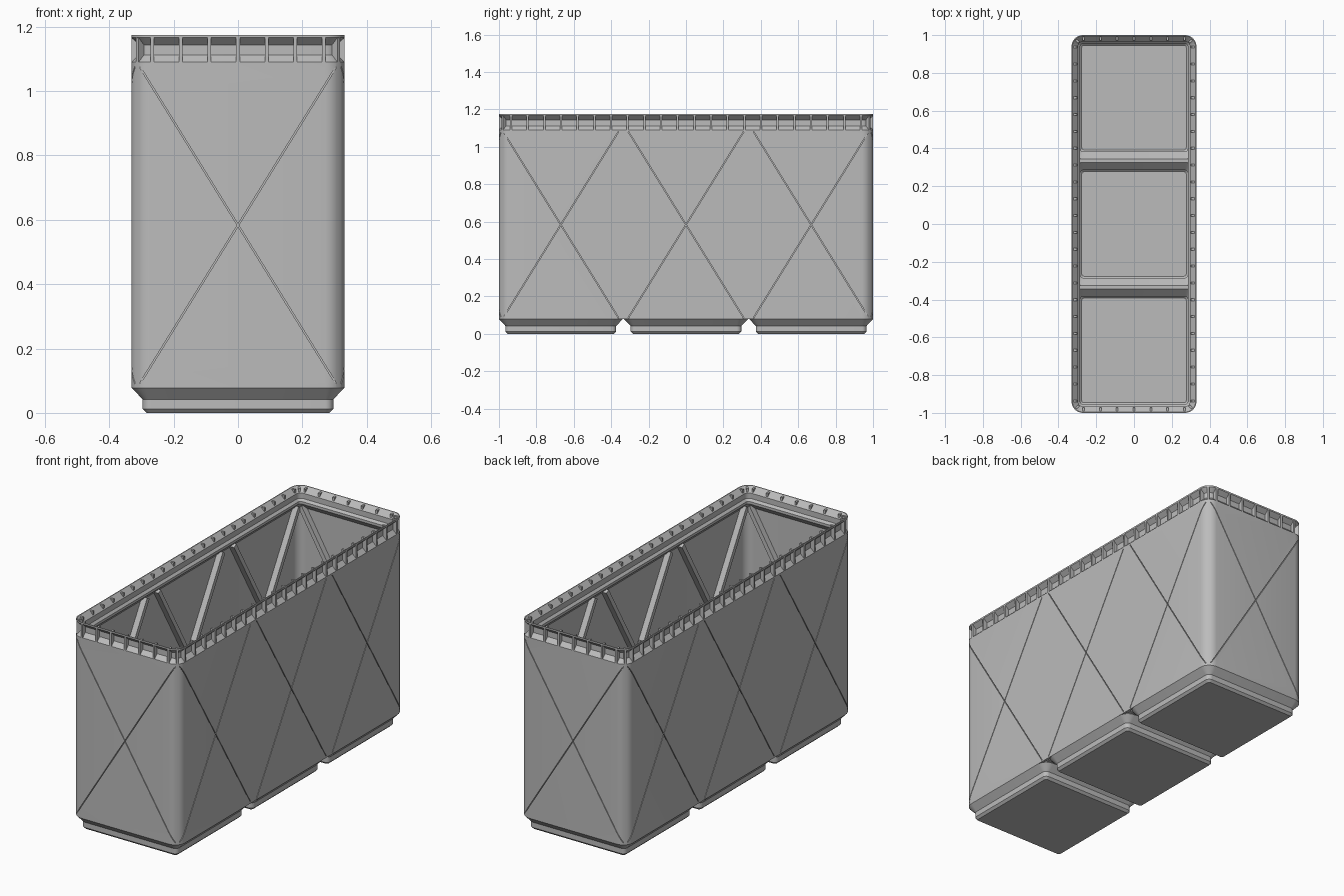
import bpy, bmesh, math
from mathutils import Matrix

if "Cube" in bpy.data.objects:
    bpy.data.objects.remove(bpy.data.objects["Cube"])

HX, HY, R = 0.3307, 1.0, 0.06      # outer half sizes and corner radius
PITCH = 0.6693                     # spacing of the three cells
CELLS = (-PITCH, 0, PITCH)

grey = bpy.data.materials.new("light_grey")
grey.diffuse_color = (0.5, 0.5, 0.5, 1)
grey.use_nodes = True
grey.node_tree.nodes["Principled BSDF"].inputs["Base Color"].default_value = grey.diffuse_color


def make(name, bm, smooth=True):
    bmesh.ops.recalc_face_normals(bm, faces=bm.faces)
    me = bpy.data.meshes.new(name)
    bm.to_mesh(me)
    bm.free()
    ob = bpy.data.objects.new(name, me)
    bpy.context.collection.objects.link(ob)
    me.materials.append(grey)
    if smooth:
        finish(ob)
    return ob


def finish(ob):
    bpy.ops.object.select_all(action='DESELECT')
    ob.select_set(True)
    bpy.context.view_layer.objects.active = ob
    bpy.ops.object.shade_smooth_by_angle(angle=math.radians(25))


def ring(bm, hx, hy, cy, inset, z, seg=8):
    """Rounded rectangle of vertices, shrunk by inset."""
    r = max(R - inset, 0.012)
    ax, ay = hx - inset - r, hy - inset - r
    out = []
    for q, (sx, sy) in enumerate(((1, 1), (-1, 1), (-1, -1), (1, -1))):
        for i in range(seg + 1):
            a = (q + i / seg) * math.pi / 2
            out.append(bm.verts.new((sx * ax + r * math.cos(a),
                                     cy + sy * ay + r * math.sin(a), z)))
    return out


def loft(bm, hx, hy, cy, profile, closed):
    """Skin rounded rectangles; either a closed tube or capped at both ends."""
    rings = [ring(bm, hx, hy, cy, i, z) for i, z in profile]
    pairs = list(zip(rings, rings[1:]))
    if closed:
        pairs.append((rings[-1], rings[0]))
    else:
        bm.faces.new(rings[0])
        bm.faces.new(rings[-1])
    for a, b in pairs:
        n = len(a)
        for i in range(n):
            j = (i + 1) % n
            bm.faces.new((a[i], a[j], b[j], b[i]))


def box(bm, size, matrix):
    bmesh.ops.create_cube(bm, size=1, matrix=matrix @ Matrix.Diagonal((*size, 1)))


# Wall frames: local x runs along the wall, local y points outwards
def frame(x, y, turn):
    return Matrix.Translation((x, y, 0)) @ Matrix.Rotation(math.radians(turn), 4, 'Z')


panels = [frame(0, HY, 0), frame(0, -HY, 180)]
for c in CELLS:
    panels += [frame(HX, c, -90), frame(-HX, c, 90)]


def diagonals(bm, half_w, z0, z1, thick, d0, d1, sign):
    """One diagonal bar per wall panel, from depth d0 to d1 behind the surface."""
    ang = sign * math.atan2(z1 - z0, 2 * half_w)
    length = math.hypot(2 * half_w, z1 - z0)
    for p in panels:
        m = p @ Matrix.Translation((0, -(d0 + d1) / 2, (z0 + z1) / 2)) \
            @ Matrix.Rotation(ang, 4, 'Y')
        box(bm, (length, d1 - d0, thick), m)


# Walls with the hollow stacking lip
bm = bmesh.new()
loft(bm, HX, HY, 0, [
    (0, 0.078), (0, 1.090), (0.023, 1.112), (0.023, 1.144), (0, 1.166), (0, 1.175),
    (0.005, 1.175), (0.034, 1.146), (0.034, 1.116), (0.046, 1.104), (0.046, 1.090),
    (0.0125, 1.055), (0.0125, 0.078)], True)
walls = make("walls", bm, False)

# Thin crossed slits on the outside of each panel
for s in (1, -1):
    bm = bmesh.new()
    diagonals(bm, 0.308, 0.086, 1.08, 0.004, -0.01, 0.0105, s)
    cutter = make("slit_cutter", bm, False)
    cutter.hide_render = True
    mod = walls.modifiers.new("slits", 'BOOLEAN')
    mod.operation, mod.solver, mod.object = 'DIFFERENCE', 'EXACT', cutter
    bpy.context.view_layer.objects.active = walls
    bpy.ops.object.modifier_apply(modifier=mod.name)
    bpy.data.objects.remove(cutter)
finish(walls)

# Crossed ribs on the inside of each panel
bm = bmesh.new()
for s in (1, -1):
    diagonals(bm, 0.285, 0.10, 1.07, 0.024, 0.0115, 0.045, s)
make("inner_ribs", bm)

# Hollow feet
for i, c in enumerate(CELLS):
    bm = bmesh.new()
    loft(bm, HX, HX, c, [
        (0.047, 0), (0.0345, 0.0125), (0.0345, 0.042), (0, 0.078), (0.005, 0.088),
        (0.046, 0.047), (0.046, 0.018), (0.054, 0.010)], False)
    make(f"foot_{i + 1}", bm)

# Ridges joining neighbouring feet
bm = bmesh.new()
for y in (-PITCH / 2, PITCH / 2):
    box(bm, (0.645, 0.018, 0.009), Matrix.Translation((0, y, 0.0835)))
make("floor_ridges", bm)

# Small upright ribs around the outside of the lip
bm = bmesh.new()
size, zc = (0.011, 0.029, 0.080), 1.130
for wall, half, pockets in ((frame(0, HY, 0), 0.267, 6), (frame(0, -HY, 180), 0.267, 6),
                            (frame(HX, 0, -90), 0.936, 21), (frame(-HX, 0, 90), 0.936, 21)):
    for k in range(pockets + 1):
        x = half * (2 * k / pockets - 1)
        box(bm, size, wall @ Matrix.Translation((x, -0.0147, zc)))
for sx in (1, -1):
    for sy in (1, -1):
        turn = math.degrees(math.atan2(sy, sx)) - 90
        corner = frame(sx * (HX - R), sy * (HY - R), turn)
        box(bm, size, corner @ Matrix.Translation((0, R - 0.0152, zc)))
make("lip_ribs", bm)
